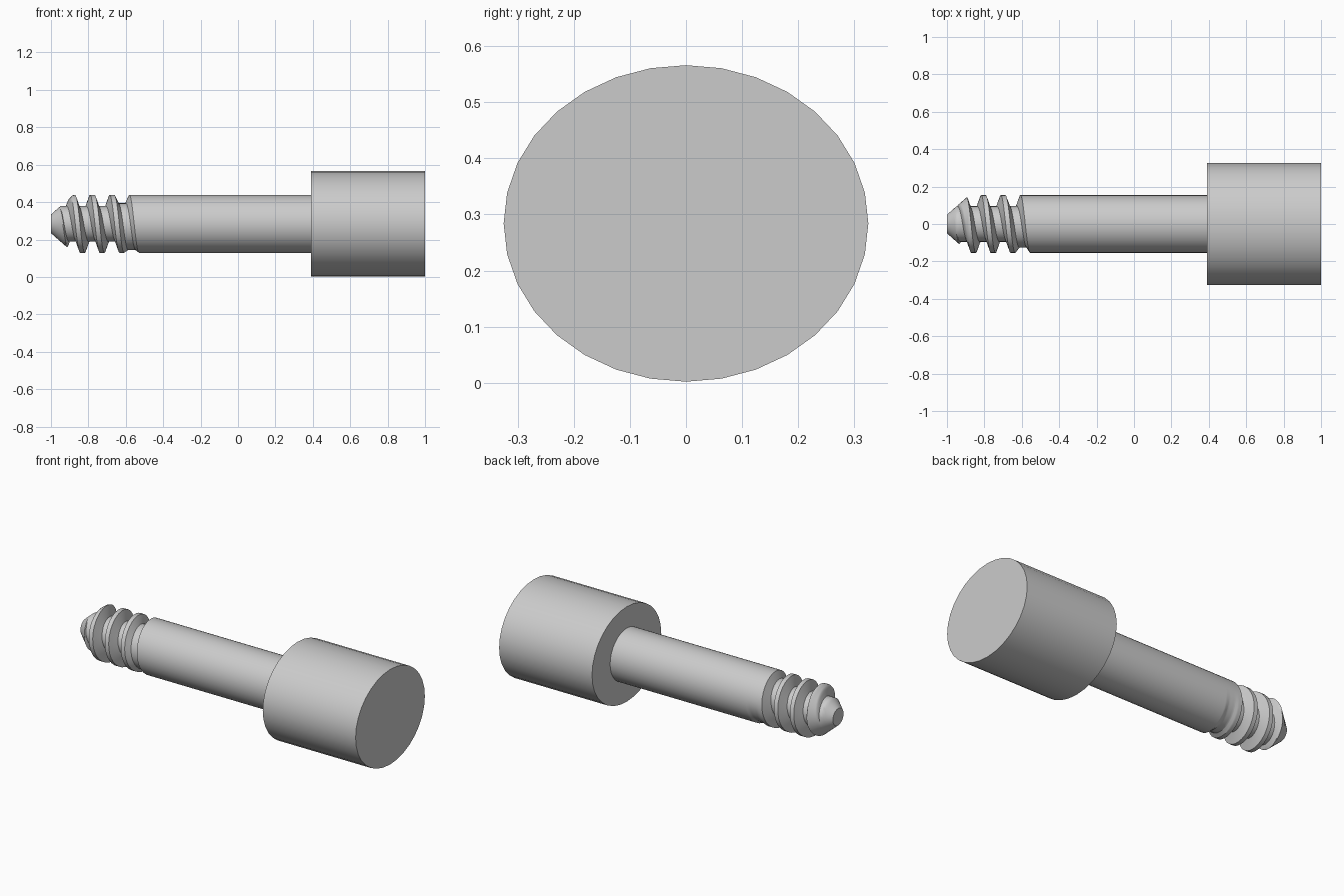
import bpy, bmesh, math

cube = bpy.data.objects.get("Cube")
if cube:
    bpy.data.objects.remove(cube, do_unlink=True)

SIDES = 32
AXIS_Z = 0.284          # height of the long axis
SHAFT_R, ROOT_R = 0.155, 0.095
PITCH, START = 0.105, -0.91
TIP_X, THREAD_END, HEAD_X = -1.0, -0.5, 0.39

steel = bpy.data.materials.new("grey_steel")
steel.use_nodes = True
colour = (0.6, 0.6, 0.6, 1)
steel.diffuse_color = colour
steel.node_tree.nodes["Principled BSDF"].inputs["Base Color"].default_value = colour


def finish(name, bm, angle):
    bmesh.ops.recalc_face_normals(bm, faces=bm.faces)
    mesh = bpy.data.meshes.new(name)
    bm.to_mesh(mesh)
    bm.free()
    mesh.materials.append(steel)
    obj = bpy.data.objects.new(name, mesh)
    bpy.context.collection.objects.link(obj)
    bpy.ops.object.select_all(action='DESELECT')
    obj.select_set(True)
    bpy.context.view_layer.objects.active = obj
    bpy.ops.object.shade_smooth_by_angle(angle=math.radians(angle))
    return obj


def ring(bm, x, ry, rz):
    turn = [math.tau * i / SIDES for i in range(SIDES)]
    return [bm.verts.new((x, ry * math.cos(a), AXIS_Z + rz * math.sin(a))) for a in turn]


def bridge(bm, a, b):
    for i in range(SIDES):
        j = (i + 1) % SIDES
        bm.faces.new((a[i], a[j], b[j], b[i]))


# Oval head
bm = bmesh.new()
inner, outer = (ring(bm, x, 0.325, 0.282) for x in (HEAD_X, 1.0))
bridge(bm, inner, outer)
bm.faces.new(inner)
bm.faces.new(outer)
finish("head", bm, 30)

# Plain shank
bm = bmesh.new()
bridge(bm, ring(bm, THREAD_END, SHAFT_R, SHAFT_R), ring(bm, HEAD_X + 0.01, SHAFT_R, SHAFT_R))
finish("shank", bm, 30)


# Threaded end: one groove profile swept along a helix, clipped by the tip cone
def thread_point(turn, u):
    x = min(max(START + PITCH * (turn + u), TIP_X), THREAD_END)
    fade = min(max(turn - 2, 0), 1)                  # groove runs out into the shank
    root = ROOT_R + (SHAFT_R - ROOT_R) * fade
    edge = min(u, 1 - u)                             # distance from the nearest crest
    crest = min(max((0.31 - edge) / 0.19, 0), 1)
    r = root + (SHAFT_R - root) * crest
    r = min(r, 0.05 + 0.88 * (x - TIP_X))
    a = math.tau * turn
    return (x, r * math.cos(a), AXIS_Z + r * math.sin(a))


flank = [0, 0.06, 0.12, 0.16, 0.2, 0.24, 0.28, 0.31, 0.4]
profile = flank + [0.5] + [1 - u for u in reversed(flank)]
bm = bmesh.new()
rows = [[bm.verts.new(thread_point(i / SIDES, u)) for u in profile]
        for i in range(-2 * SIDES, 5 * SIDES + 1)]
for low, high in zip(rows, rows[1:]):
    for k in range(len(profile) - 1):
        bm.faces.new((low[k], low[k + 1], high[k + 1], high[k]))
bmesh.ops.remove_doubles(bm, verts=bm.verts, dist=0.0002)
bmesh.ops.dissolve_degenerate(bm, edges=bm.edges, dist=0.0002)
# Flat tip
tip = [e for e in bm.edges if e.is_boundary and all(v.co.x < TIP_X + 0.001 for v in e.verts)]
bmesh.ops.holes_fill(bm, edges=tip, sides=0)
finish("threaded_tip", bm, 30)
